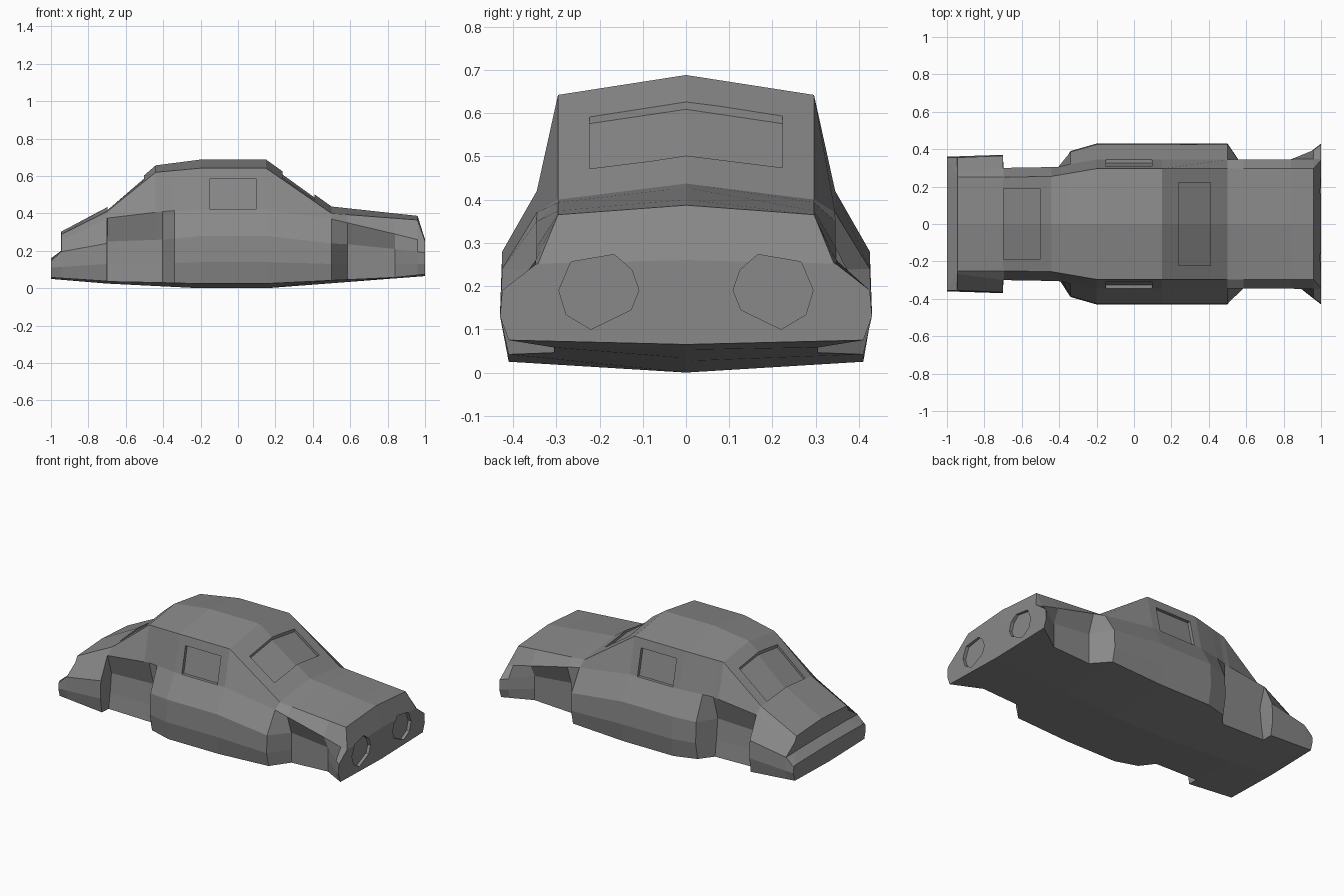
import bpy, bmesh

if "Cube" in bpy.data.objects:
    bpy.data.objects.remove(bpy.data.objects["Cube"])

# Rails run tail to nose: (x, half width, z). Close x pairs make sharp steps.
roof_centre = [(-1, 0, .16), (-.946, 0, .20), (-.945, 0, .303), (-.7, 0, .433),
               (-.44, 0, .657), (-.2, 0, .688), (.15, 0, .688), (.5, 0, .437),
               (.96, 0, .387), (1, 0, .26)]
roof_edge = [(-1, .25, .157), (-.946, .25, .198), (-.945, .25, .288), (-.7, .25, .41),
             (-.44, .255, .62), (-.2, .296, .642), (.15, .296, .642), (.5, .296, .40),
             (.96, .296, .365), (1, .342, .252)]
shoulder = [(-1, .345, .155), (-.946, .265, .197), (-.945, .267, .255), (-.7, .30, .375),
            (-.405, .305, .41), (-.34, .32, .415), (-.2, .345, .42), (.15, .345, .42),
            (.5, .345, .37), (.84, .346, .29), (1, .348, .25)]
upper_side = [(-1, .355, .145), (-.945, .355, .195), (-.7, .365, .24), (-.698, .262, .25),
              (-.405, .262, .26), (-.34, .385, .265), (-.2, .425, .28), (.15, .425, .28),
              (.5, .425, .24), (.585, .305, .235), (.84, .305, .21), (1, .425, .19)]
lower_side = [(-1, .36, .11), (-.7, .37, .13), (-.698, .275, .13), (-.405, .275, .135),
              (-.34, .39, .135), (-.2, .43, .14), (.15, .43, .14), (.5, .43, .13),
              (.585, .305, .13), (.84, .305, .13), (1, .43, .13)]
sill = [(-1, .345, .058), (-.7, .355, .038), (-.698, .29, .036), (-.405, .29, .03),
        (-.34, .37, .028), (-.2, .41, .025), (.15, .41, .025), (.5, .41, .042),
        (.585, .305, .046), (.84, .305, .058), (1, .41, .075)]
floor_centre = [(-1, 0, .05), (-.7, 0, .025), (-.2, 0, 0), (.15, 0, 0), (1, 0, .065)]
rails = [roof_centre, roof_edge, shoulder, upper_side, lower_side, sill, floor_centre]

# Dark grey paint
paint = bpy.data.materials.new("dark_grey")
paint.diffuse_color = (.25, .25, .25, 1)
paint.use_nodes = True
paint.node_tree.nodes["Principled BSDF"].inputs["Base Color"].default_value = paint.diffuse_color


def at(rail, x):
    """Point (y, z) on a rail at x."""
    for (x0, y0, z0), (x1, y1, z1) in zip(rail, rail[1:]):
        if x <= x1:
            t = (x - x0) / (x1 - x0)
            return y0 + (y1 - y0) * t, z0 + (z1 - z0) * t


def loft(name, sections):
    """Closed solid through a list of (x, [(y, z), ...]) loops."""
    bm = bmesh.new()
    loops = [[bm.verts.new((x, y, z)) for y, z in pts] for x, pts in sections]
    n = len(loops[0])
    for a, b in zip(loops, loops[1:]):
        for i in range(n):
            j = (i + 1) % n
            bm.faces.new((a[i], a[j], b[j], b[i]))
    bm.faces.new(loops[0])
    bm.faces.new(loops[-1])
    bmesh.ops.recalc_face_normals(bm, faces=bm.faces[:])
    mesh = bpy.data.meshes.new(name)
    bm.to_mesh(mesh)
    bm.free()
    mesh.materials.append(paint)
    obj = bpy.data.objects.new(name, mesh)
    bpy.context.collection.objects.link(obj)
    return obj


# Car body with wheel recesses
stations = sorted({p[0] for r in rails for p in r})
sections = []
for x in stations:
    half = [at(r, x) for r in rails]
    sections.append((x, half + [(-y, z) for y, z in half[-2:0:-1]]))
body = loft("car_body", sections)


# Front and rear window recesses follow the roof ridge
def window_section(x, w, depth):
    zc = at(roof_centre, x)[1]
    ye, ze = at(roof_edge, x)
    zw = zc + (ze - zc) * w / ye
    return x, [(-w, zw - depth), (0, zc - depth), (w, zw - depth),
               (w, zw + .1), (0, zc + .1), (-w, zw + .1)]


cutters = []
for name, x0, x1, w in (("windscreen_cut", .237, .41, .223),
                        ("rear_window_cut", -.697, -.503, .19)):
    cutters.append(loft(name, [window_section(x, w, .017) for x in (x0, x1)]))

# Side window and headlight recesses, mirrored
lamp = [(.266, .256), (.166, .273), (.125, .237), (.109, .19),
        (.127, .145), (.22, .10), (.277, .134), (.294, .19)]
for s in (1, -1):
    pane = [(.345 - (z - .42) * .22 - .02, z) for z in (.42, .587)]
    pane += [(.45, .587), (.45, .42)]
    cutters.append(loft("side_window_cut", [(x, [(s * y, z) for y, z in pane]) for x in (-.15, .097)]))
    cutters.append(loft("headlight_cut", [(x, [(s * y, z) for y, z in lamp]) for x in (.98, 1.1)]))

bpy.context.view_layer.objects.active = body
for c in cutters:
    mod = body.modifiers.new(c.name, 'BOOLEAN')
    mod.operation, mod.solver, mod.object = 'DIFFERENCE', 'EXACT', c
    bpy.ops.object.modifier_apply(modifier=mod.name)
    bpy.data.objects.remove(c)
